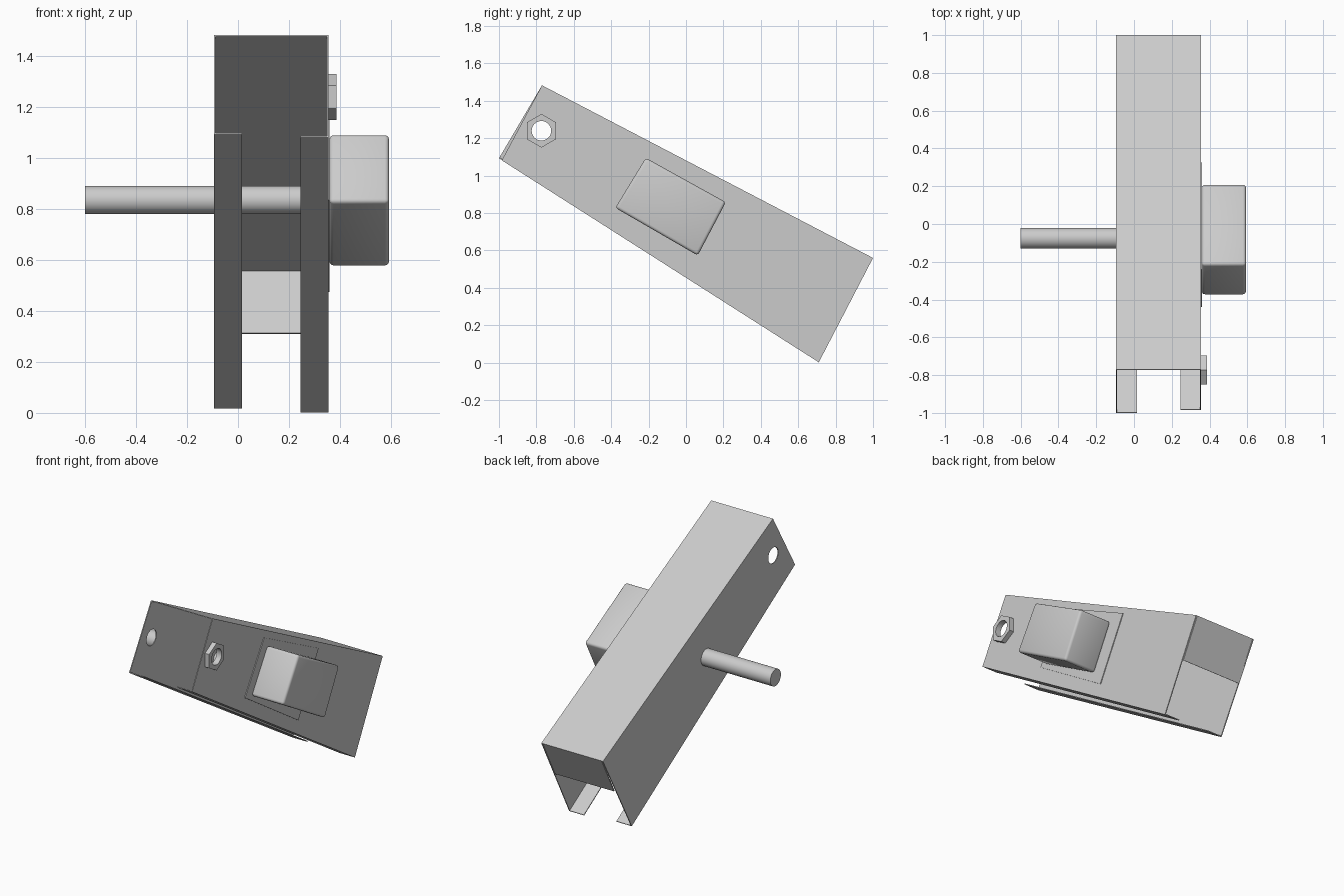
import bpy
import bmesh
from math import cos, sin, tau, radians
from mathutils import Vector

cube = bpy.data.objects.get("Cube")
if cube:
    bpy.data.objects.remove(cube)

grey = bpy.data.materials.new("plain grey")
grey.use_nodes = True
COLOUR = (0.6, 0.6, 0.6, 1)
grey.diffuse_color = COLOUR
grey.node_tree.nodes["Principled BSDF"].inputs["Base Color"].default_value = COLOUR

LEFT, RIGHT = -0.095, 0.355   # outer faces of the channel along x
SHEET = 0.006                 # sheet thickness
LIP = 0.11                    # lip width


def prism(name, outline, x0, x1, bevel=0):
    """Extrude a (y, z) outline along x."""
    bm = bmesh.new()
    face = bm.faces.new([bm.verts.new((x0, y, z)) for y, z in outline])
    new = bmesh.ops.extrude_face_region(bm, geom=[face])["geom"]
    bmesh.ops.translate(bm, vec=(x1 - x0, 0, 0),
                        verts=[v for v in new if isinstance(v, bmesh.types.BMVert)])
    bmesh.ops.recalc_face_normals(bm, faces=bm.faces)
    if bevel:
        bmesh.ops.bevel(bm, geom=bm.edges[:], offset=bevel, segments=3,
                        profile=0.5, affect='EDGES')
    mesh = bpy.data.meshes.new(name)
    bm.to_mesh(mesh)
    bm.free()
    mesh.materials.append(grey)
    obj = bpy.data.objects.new(name, mesh)
    bpy.context.collection.objects.link(obj)
    return obj


def strip(name, a, b, x0, x1):
    """Sheet strip from a to b, thickened to the right of its direction."""
    a, b = Vector(a), Vector(b)
    d = (b - a).normalized() * SHEET
    inward = Vector((d.y, -d.x))
    return prism(name, [a, b, b + inward, a + inward], x0, x1)


def ring(centre, radius, count):
    """Regular polygon in the yz plane with a corner at the top."""
    return [(centre[0] + radius * sin(tau * i / count),
             centre[1] + radius * cos(tau * i / count)) for i in range(count)]


# Tapered channel: two side walls, a top web, inward lips and a short end flap
top_front, top_back = (-0.77, 1.483), (1.0, 0.56)
left_front, left_back = (-1.0, 1.093), (0.70, 0.018)
right_front, right_back = (-0.985, 1.082), (0.71, 0.002)
flap_end = (0.87, 0.31)
inner_left, inner_right = LEFT + SHEET, RIGHT - SHEET

left_wall = prism("left_wall", [top_front, top_back, left_back, left_front],
                  LEFT, inner_left)
right_wall = prism("right_wall", [top_front, top_back, right_back, right_front],
                   inner_right, RIGHT)
strip("top_web", top_front, top_back, inner_left, inner_right)
strip("end_flap", top_back, flap_end, inner_left + 0.004, inner_right - 0.004)
strip("left_lip", left_back, left_front, inner_left, LEFT + LIP)
strip("right_lip", right_back, right_front, RIGHT - LIP, inner_right)

# Hexagonal nut over the pivot hole
pivot = (-0.773, 1.24)
nut = prism("hex_nut", ring(pivot, 0.09, 6), RIGHT, 0.386)

# Cut the pivot hole through both walls and the nut
cutter = prism("hole_cutter", ring(pivot, 0.052, 48), -0.3, 0.6)
cutter.hide_render = True
for obj in (left_wall, right_wall, nut):
    mod = obj.modifiers.new("pivot_hole", 'BOOLEAN')
    mod.operation = 'DIFFERENCE'
    mod.solver = 'EXACT'
    mod.object = cutter
    bpy.context.view_layer.update()
    graph = bpy.context.evaluated_depsgraph_get()
    cut = bpy.data.meshes.new_from_object(obj.evaluated_get(graph))
    obj.modifiers.clear()
    obj.data = cut
bpy.data.objects.remove(cutter)

# Thin backing plate and rounded block on the outer wall
prism("backing_plate", [(-0.24, 1.155), (0.325, 0.87), (0.115, 0.475), (-0.44, 0.835)],
      RIGHT, RIGHT + 0.005)
block = prism("block", [(-0.215, 1.095), (0.213, 0.858), (0.063, 0.573), (-0.378, 0.828)],
              RIGHT + 0.004, 0.593, bevel=0.016)

# Round rod through the channel
rod = prism("rod", ring((-0.076, 0.836), 0.055, 48), -0.6, RIGHT)

# Smooth the rounded parts, keeping sharp edges
bpy.ops.object.select_all(action='DESELECT')
for obj in (rod, block, nut, left_wall, right_wall):
    obj.select_set(True)
bpy.context.view_layer.objects.active = rod
bpy.ops.object.shade_smooth_by_angle(angle=radians(32))
